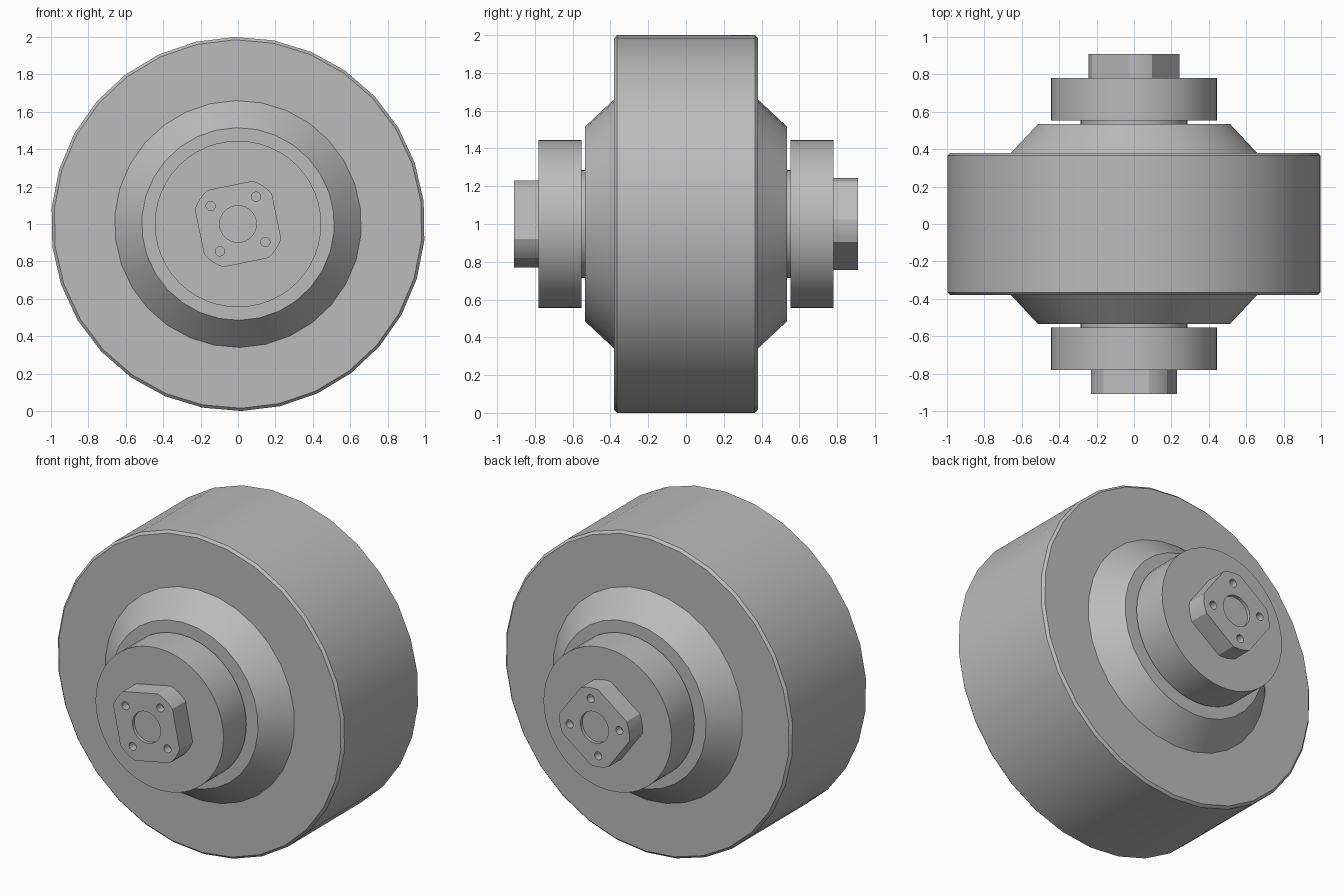
import bpy, bmesh
from math import cos, sin, pi, radians

cube = bpy.data.objects.get("Cube")
if cube:
    bpy.data.objects.remove(cube, do_unlink=True)

steel = bpy.data.materials.new("grey steel")
steel.use_nodes = True
GREY = (0.5, 0.5, 0.5, 1)
steel.diffuse_color = GREY
steel.node_tree.nodes["Principled BSDF"].inputs["Base Color"].default_value = GREY

AXLE_Z = 1.0


def ring_points(radius, sides, turn=0.0):
    return [(radius * cos(turn + 2 * pi * i / sides),
             radius * sin(turn + 2 * pi * i / sides)) for i in range(sides)]


def add_loft(bm, sections):
    """Skin a stack of (y, [(x, z), ...]) outlines and cap both ends."""
    rings = [[bm.verts.new((x, y, z + AXLE_Z)) for x, z in pts] for y, pts in sections]
    for a, b in zip(rings, rings[1:]):
        n = len(a)
        for i in range(n):
            j = (i + 1) % n
            bm.faces.new((a[i], a[j], b[j], b[i]))
    bm.faces.new(rings[0])
    bm.faces.new(rings[-1])


def finish(bm, name):
    bmesh.ops.recalc_face_normals(bm, faces=bm.faces)
    mesh = bpy.data.meshes.new(name)
    bm.to_mesh(mesh)
    bm.free()
    mesh.materials.append(steel)
    obj = bpy.data.objects.new(name, mesh)
    bpy.context.collection.objects.link(obj)
    return obj


def smooth(obj):
    bpy.ops.object.select_all(action='DESELECT')
    obj.select_set(True)
    bpy.context.view_layer.objects.active = obj
    bpy.ops.object.shade_smooth_by_angle(angle=radians(25))


def turned(name, profile, sides, turn=0.0):
    """Lathe part around the y axis from (y, radius) pairs."""
    bm = bmesh.new()
    add_loft(bm, [(y, ring_points(r, sides, turn)) for y, r in profile])
    obj = finish(bm, name)
    smooth(obj)
    return obj


def nut(name, side, turn):
    """Square nut with rounded corners, a shallow bore and four pin holes."""
    outline = []
    for quarter in range(4):
        for step in range(5):
            a = turn + quarter * pi / 2 + radians(30.5 + step * 29 / 4)
            outline.append((0.244 * cos(a), 0.244 * sin(a)))
    bm = bmesh.new()
    add_loft(bm, [(side * 0.76, outline), (side * 0.91, outline)])
    obj = finish(bm, name)

    # drilled holes
    cut = bmesh.new()
    add_loft(cut, [(side * 0.89, ring_points(0.098, 32)),
                   (side * 0.95, ring_points(0.098, 32))])
    for cx, cz in ring_points(0.175, 4, turn + pi / 4):
        hole = [(cx + x, cz + z) for x, z in ring_points(0.025, 16)]
        add_loft(cut, [(side * 0.86, hole), (side * 0.95, hole)])
    cutter = finish(cut, name + "_cutter")
    cutter.hide_render = True
    mod = obj.modifiers.new("holes", 'BOOLEAN')
    mod.operation = 'DIFFERENCE'
    mod.solver = 'EXACT'
    mod.object = cutter
    smooth(obj)
    bpy.ops.object.modifier_apply(modifier=mod.name)
    bpy.data.objects.remove(cutter, do_unlink=True)
    smooth(obj)


# wide roller drum with chamfered rims
turned("roller_drum", [(-0.38, 0.985), (-0.365, 1.0), (0.365, 1.0), (0.38, 0.985)],
       30, radians(7))

# tapered hub showing on both sides
turned("tapered_hub", [(-0.535, 0.515), (-0.38, 0.66), (0.38, 0.66), (0.535, 0.515)],
       30, radians(7))

# neck, collar and nut at each end
for label, side, turn in (("front", -1, 11.6), ("back", 1, 36.4)):
    turned(label + "_neck", [(side * 0.5, 0.285), (side * 0.57, 0.285)], 48)
    turned(label + "_collar", [(side * 0.553, 0.445), (side * 0.78, 0.445)], 48)
    nut(label + "_nut", side, radians(turn))
